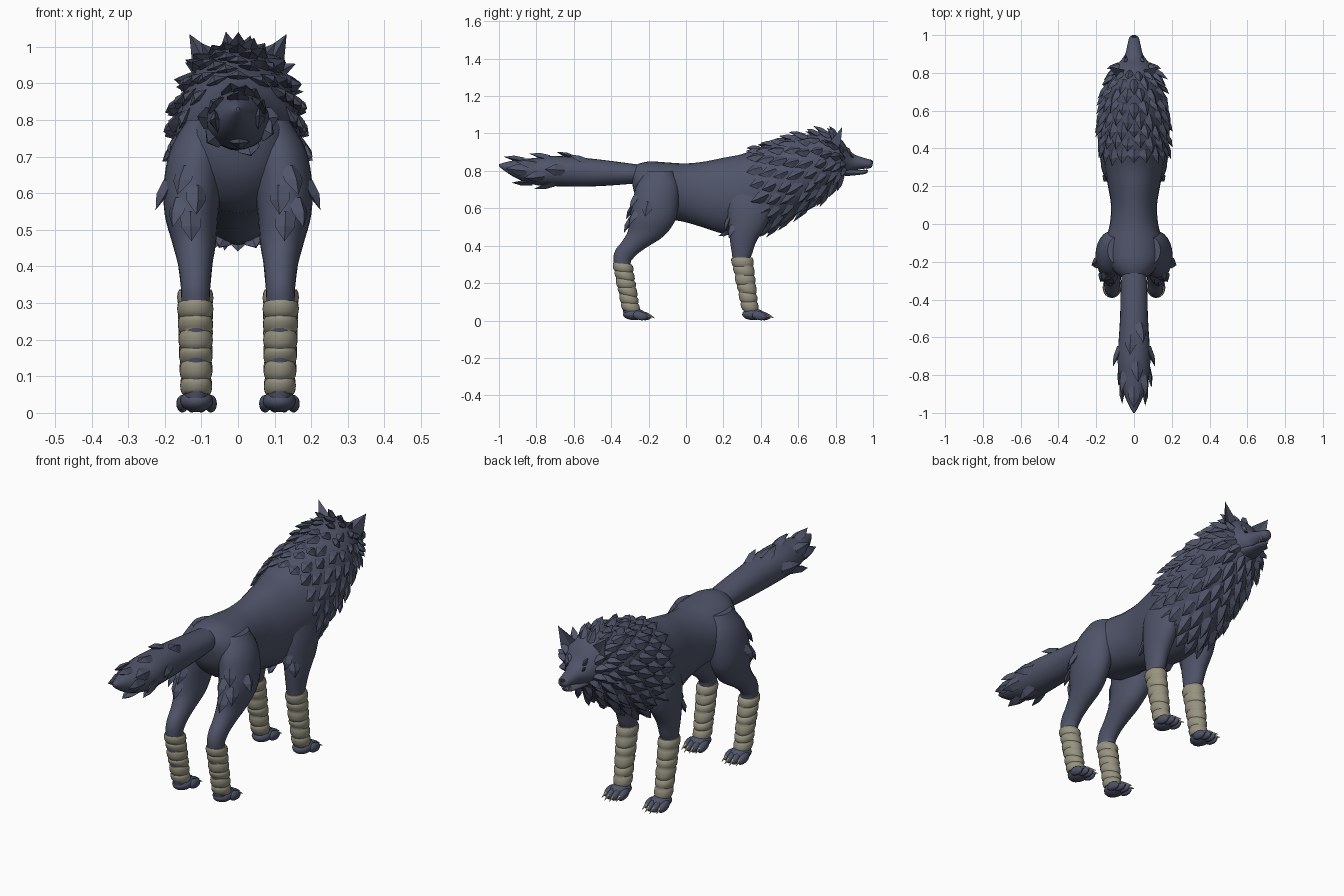
import bpy, bmesh, math, random
from mathutils import Vector, Matrix

random.seed(4)
if "Cube" in bpy.data.objects:
    bpy.data.objects.remove(bpy.data.objects["Cube"])


def material(name, *rgb):
    m = bpy.data.materials.new(name)
    m.use_nodes = True
    m.diffuse_color = (*rgb, 1)
    m.node_tree.nodes["Principled BSDF"].inputs["Base Color"].default_value = (*rgb, 1)
    return m


FUR = material("slate fur", .078, .088, .14)
WRAP = material("linen wrap", .31, .295, .22)
CLAW = material("bone claw", .55, .5, .36)
DARK = material("dark nose", .015, .015, .02)


def finish(bm, name, mat, smooth=True, mirror=False):
    bmesh.ops.recalc_face_normals(bm, faces=bm.faces)
    me = bpy.data.meshes.new(name)
    bm.to_mesh(me)
    bm.free()
    me.materials.append(mat)
    ob = bpy.data.objects.new(name, me)
    bpy.context.collection.objects.link(ob)
    if mirror:
        ob.modifiers.new("mirror", "MIRROR").use_mirror_merge = False
    if smooth:
        bpy.ops.object.select_all(action="DESELECT")
        ob.select_set(True)
        bpy.context.view_layer.objects.active = ob
        bpy.ops.object.shade_smooth_by_angle(angle=math.radians(50))
    return ob


# A ring is (y, z of one edge, y, z of the opposite edge, half width, x centre)
def ring_at(rings, t):
    last = len(rings) - 1
    i = max(0, min(int(t), last - 1))
    f = t - i
    a, b, c, d = (rings[max(0, min(k, last))] for k in range(i - 1, i + 3))
    return [q + .5 * f * (r - p + f * (2 * p - 5 * q + 4 * r - s + f * (3 * (q - r) + s - p)))
            for p, q, r, s in zip(a, b, c, d)]


def surface(rings, t, ang):
    ya, za, yb, zb, w, *x = ring_at(rings, t)
    c = math.cos(ang)
    return Vector(((x[0] if x else 0) + w * math.sin(ang),
                   (ya + yb + (ya - yb) * c) / 2, (za + zb + (za - zb) * c) / 2))


def loft(bm, rings, steps=4, sides=24):
    count = (len(rings) - 1) * steps + 1
    loops = [[bm.verts.new(surface(rings, i / steps, math.tau * j / sides))
              for j in range(sides)] for i in range(count)]
    for lo, hi in zip(loops, loops[1:]):
        for j in range(sides):
            k = (j + 1) % sides
            bm.faces.new((lo[j], lo[k], hi[k], hi[j]))
    bm.faces.new(loops[0])
    bm.faces.new(loops[-1])


# Pointed lock of fur lying on a lofted surface
def tuft(bm, rings, t, ang, length, width, lift=.02, way=1):
    p = surface(rings, t, ang)
    d = (surface(rings, t + .1 * way, ang) - p).normalized()
    side = (surface(rings, t, ang + .05) - p).normalized()
    n = d.cross(side).normalized()
    r = ring_at(rings, t)
    core = Vector((r[5] if len(r) > 5 else 0, (r[0] + r[2]) / 2, (r[1] + r[3]) / 2))
    if n.dot(p - core) < 0:
        n = -n
    pts = [p - side * width / 2 - n * .012, p + n * .006, p + side * width / 2 - n * .012,
           p + d * length * .5 + side * width * .5 + n * lift * .2,
           p + d * length + n * lift,
           p + d * length * .5 - side * width * .5 + n * lift * .2,
           p + d * length * .5 + n * (lift * .5 + .012), p + d * length * .3 - n * .02]
    v = [bm.verts.new(q) for q in pts]
    edge = (0, 5, 4, 3, 2)
    for a, b in zip(edge, edge[1:]):
        bm.faces.new((v[a], v[b], v[7]))
    for f in ((0, 1, 6, 5), (1, 2, 3, 6), (5, 6, 4), (6, 3, 4), (0, 7, 1), (1, 7, 2)):
        bm.faces.new([v[k] for k in f])


def blob(bm, loc, size, rot=0):
    m = Matrix.Translation(loc) @ Matrix.Rotation(rot, 4, "X") @ Matrix.Diagonal((*size, 1))
    bmesh.ops.create_uvsphere(bm, u_segments=14, v_segments=10, radius=1, matrix=m)


def spike(bm, loc, direction, radius, length):
    turn = Vector(direction).to_track_quat("Z", "Y").to_matrix().to_4x4()
    bmesh.ops.create_cone(bm, cap_ends=True, segments=7, radius1=radius, radius2=.001,
                          depth=length, matrix=Matrix.Translation(loc) @ turn)


# Torso, neck and head in one skin
BODY = [(-.30, .79, -.29, .74, .02), (-.27, .83, -.26, .64, .09), (-.2, .85, -.18, .56, .145),
        (-.1, .845, -.08, .54, .15), (0, .84, 0, .525, .128), (.1, .85, .1, .495, .122),
        (.2, .87, .2, .465, .138), (.3, .89, .33, .46, .158), (.4, .93, .45, .49, .173),
        (.5, .96, .56, .55, .173), (.6, .985, .67, .62, .163), (.7, 1, .76, .685, .143),
        (.79, .995, .83, .755, .11), (.835, .963, .86, .785, .085), (.865, .92, .89, .795, .06),
        (.9, .888, .915, .805, .044), (.95, .87, .955, .812, .034),
        (.985, .86, .985, .815, .026), (1, .848, .997, .828, .012)]
bm = bmesh.new()
loft(bm, BODY)
finish(bm, "body", FUR)

# Lower jaw
bm = bmesh.new()
loft(bm, [(.85, .82, .85, .772, .052), (.91, .806, .9, .776, .037),
          (.95, .804, .95, .782, .027), (.974, .804, .97, .79, .012)])
finish(bm, "lower_jaw", FUR)

# Mane: staggered rows of locks round the neck
bm = bmesh.new()
for row in range(8):
    t = 8 + row * .62
    count = 18 if row < 5 else 14
    for j in range(count):
        ang = math.tau * (j + .5 * (row % 2)) / count
        low = 1 - math.cos(ang)
        tuft(bm, BODY, t + random.uniform(-.12, .12), ang, random.uniform(.065, .1) + .008 * low,
             .062 - .003 * row, random.uniform(.012, .034), -1)
for s in (-1, 1):
    # Cheek ruff, brows and belly locks
    for ang in (1.2, 1.6, 2.0, 2.4):
        tuft(bm, BODY, 13, s * ang, .06, .045, .03, -1)
    tuft(bm, BODY, 14.3, s * .75, .04, .022, .012, -1)
    tuft(bm, BODY, 6.3, math.pi + s * .3, .06, .05, .025, -1)
finish(bm, "mane", FUR, smooth=False)

# Tail with loose locks
TAIL = [(-.22, .83, -.22, .74, .05), (-.3, .84, -.3, .73, .068), (-.5, .865, -.5, .717, .074),
        (-.7, .88, -.7, .718, .086), (-.8, .87, -.8, .724, .08), (-.9, .86, -.9, .757, .053),
        (-.97, .845, -.97, .8, .022), (-1, .835, -1, .825, .004)]
bm = bmesh.new()
loft(bm, TAIL)
finish(bm, "tail", FUR)
bm = bmesh.new()
for t, ang in ((2.1, .5), (2.4, -.2), (2.7, 1.5), (2.7, -1.5), (3, 2.8), (3.2, .2), (3.4, -2.2),
               (3.5, 1.9), (3.8, -.9), (4, .9), (4.2, 3.1), (4.4, -1.7), (4.5, 1.6), (4.6, 0)):
    tuft(bm, TAIL, t, ang, .11, .06, .022)
finish(bm, "tail_locks", FUR, smooth=False)

# Legs, wraps, paws and claws, mirrored across the body
HIND = [(-.07, .8, -.21, .8, .05, .09), (-.04, .72, -.265, .72, .075, .11),
        (-.04, .62, -.285, .63, .08, .123), (-.06, .53, -.3, .55, .073, .127),
        (-.12, .45, -.31, .48, .06, .12), (-.22, .385, -.34, .425, .047, .117),
        (-.28, .335, -.38, .37, .041, .116), (-.295, .28, -.385, .29, .038, .116),
        (-.255, .04, -.335, .04, .032, .114)]
FRONT = [(.43, .74, .23, .74, .05, .09), (.46, .62, .22, .62, .06, .112),
         (.435, .52, .225, .52, .06, .116), (.38, .43, .235, .43, .05, .117),
         (.355, .36, .245, .36, .042, .116), (.345, .3, .255, .3, .038, .116),
         (.378, .04, .31, .04, .032, .114)]
HIND_WRAP = (-.292, .3, -.388, .308, .043, .117), (-.25, .045, -.335, .055, .036, .114)
FRONT_WRAP = (.352, .338, .245, .335, .043, .117), (.383, .05, .305, .055, .036, .114)

for name, leg, wrap, ankle in (("hind", HIND, HIND_WRAP, -.297), ("front", FRONT, FRONT_WRAP, .34)):
    bm = bmesh.new()
    loft(bm, leg)
    finish(bm, name + "_legs", FUR, mirror=True)

    # Bandage with overlapping, slightly slanted bands
    rings = []
    bands, per = 6, 6
    for i in range(bands * per + 1):
        k = i / (bands * per)
        ya, za, yb, zb, w, x = (a + (b - a) * k for a, b in zip(*wrap))
        puff = .001 + .006 * abs(math.sin(math.pi * k * bands)) ** .6
        slant = .006 * math.sin(k * 17) * math.sin(math.pi * k)
        rings.append((ya + puff, za + slant, yb - puff, zb - slant, w + puff, x))
    bm = bmesh.new()
    loft(bm, rings, steps=1)
    finish(bm, name + "_wraps", WRAP, mirror=True)

    # Paw pad and four toes
    paw, claws = bmesh.new(), bmesh.new()
    blob(paw, (.113, ankle + .02, .033), (.046, .06, .031))
    for j in range(4):
        u = j - 1.5
        reach = ankle + .088 - .011 * abs(u) ** 1.5
        x = .113 + u * .026
        blob(paw, (x, reach - .015, .025), (.0165, .042, .023), -.2)
        spike(claws, (x, reach + .032, .02), (u * .08, 1, -.5), .0075, .034)
    finish(paw, name + "_paws", FUR, mirror=True)
    finish(claws, name + "_claws", CLAW, mirror=True)

# Locks on the haunches and elbows
bm = bmesh.new()
for t, ang in ((1.5, 2.8), (2.1, 3.3), (2.5, 2.6), (1.9, 1.9), (3, 3.1)):
    tuft(bm, HIND, t, ang, .085, .055, .02)
for t, ang in ((1.7, 3.1), (2.1, 2.6)):
    tuft(bm, FRONT, t, ang, .07, .05, .02)
finish(bm, "leg_locks", FUR, smooth=False, mirror=True)

# Ears: pointed shells with a hollow front
bm = bmesh.new()
inner, outer, back, hollow, tip = (bm.verts.new(p) for p in (
    (.05, .815, .975), (.122, .825, .92), (.085, .765, .95), (.082, .808, .94), (.133, .835, 1.035)))
for f in ((back, inner, tip), (outer, back, tip), (inner, hollow, tip), (hollow, outer, tip),
          (inner, back, hollow), (back, outer, hollow)):
    bm.faces.new(f)
finish(bm, "ears", FUR, smooth=False, mirror=True)

# Eyes, nose and fangs
bm = bmesh.new()
blob(bm, surface(BODY, 14.4, 1.05), (.006, .013, .006), -.5)
finish(bm, "eyes", DARK, mirror=True)
bm = bmesh.new()
blob(bm, (0, .986, .848), (.018, .014, .012))
finish(bm, "nose", DARK)
bm = bmesh.new()
spike(bm, (.02, .966, .81), (0, 0, -1), .005, .022)
spike(bm, (.019, .953, .81), (0, 0, 1), .004, .018)
finish(bm, "fangs", CLAW, mirror=True)
